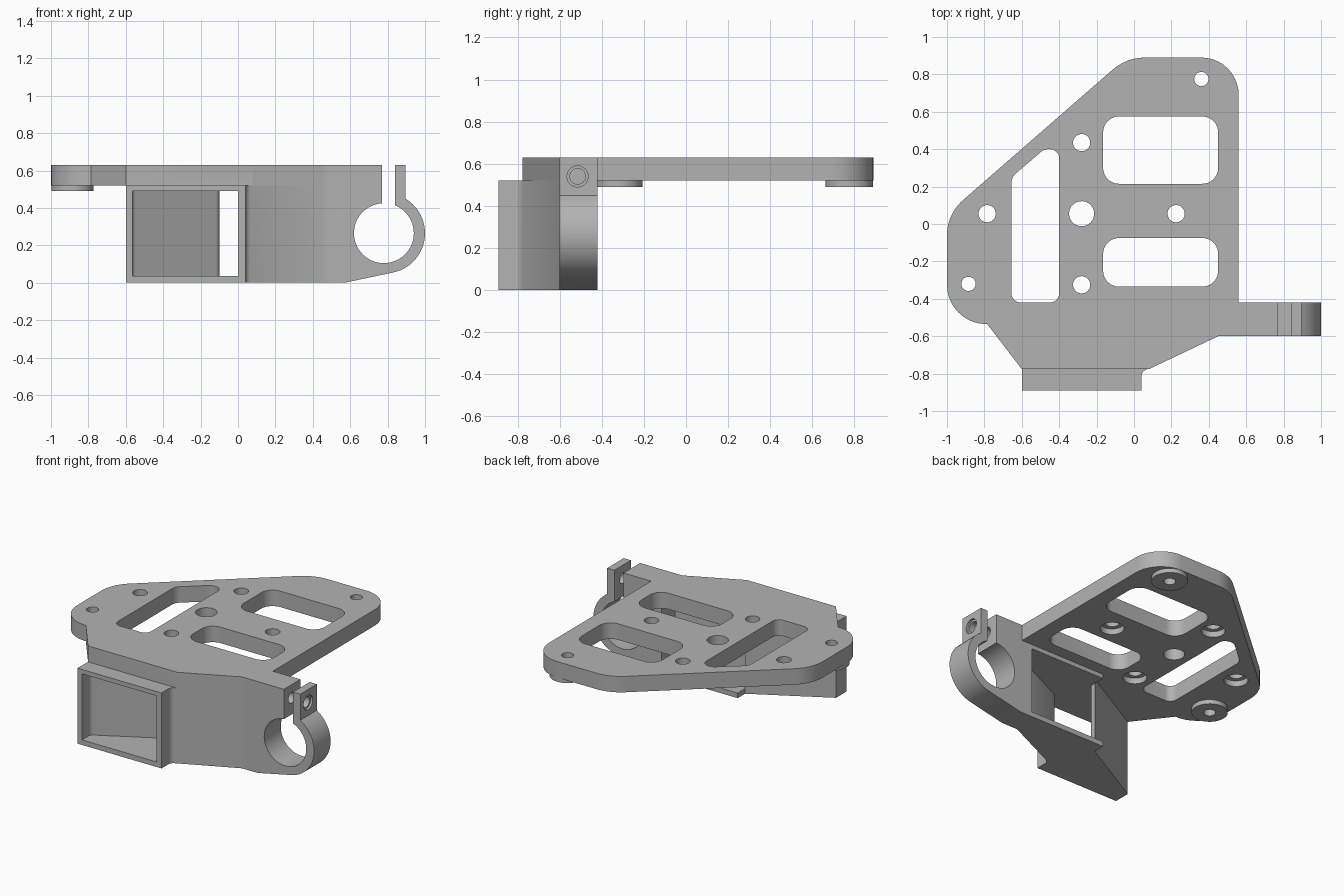
import bpy, bmesh
from math import pi, cos, sin, radians, tan
from mathutils import Vector, Matrix

if "Cube" in bpy.data.objects:
    bpy.data.objects.remove(bpy.data.objects["Cube"])

grey = bpy.data.materials.new("plain grey")
grey.use_nodes = True
COLOUR = (0.45, 0.45, 0.45, 1)
grey.diffuse_color = COLOUR
grey.node_tree.nodes["Principled BSDF"].inputs["Base Color"].default_value = COLOUR


def rounded(corners, steps=10):
    """Outline from (x, y, radius) corners, each rounded by an arc."""
    out = []
    for i, (x, y, r) in enumerate(corners):
        p = Vector((x, y))
        if r == 0:
            out.append(p)
            continue
        a = (Vector(corners[i - 1][:2]) - p).normalized()
        b = (Vector(corners[(i + 1) % len(corners)][:2]) - p).normalized()
        half = a.angle(b) / 2
        centre = p + (a + b).normalized() * (r / sin(half))
        start = p + a * (r / tan(half)) - centre
        turn = start.angle_signed(p + b * (r / tan(half)) - centre)
        for k in range(steps + 1):
            out.append(centre + Matrix.Rotation(-turn * k / steps, 2) @ start)
    return out


def prism(name, outline, lo, hi, axis="z"):
    """Extrude an outline along z, or an x-z outline along y."""
    bm = bmesh.new()
    place = (lambda p, d: (p[0], p[1], d)) if axis == "z" else (lambda p, d: (p[0], d, p[1]))
    face = bm.faces.new([bm.verts.new(place(p, lo)) for p in outline])
    new = bmesh.ops.extrude_face_region(bm, geom=[face])["geom"]
    shift = Vector((0, 0, hi - lo)) if axis == "z" else Vector((0, hi - lo, 0))
    bmesh.ops.translate(bm, verts=[v for v in new if isinstance(v, bmesh.types.BMVert)], vec=shift)
    bmesh.ops.recalc_face_normals(bm, faces=bm.faces)
    mesh = bpy.data.meshes.new(name)
    bm.to_mesh(mesh)
    bm.free()
    obj = bpy.data.objects.new(name, mesh)
    bpy.context.scene.collection.objects.link(obj)
    mesh.materials.append(grey)
    return obj


def circle(x, y, r, n=40):
    return [(x + r * cos(2 * pi * k / n), y + r * sin(2 * pi * k / n)) for k in range(n)]


def box(x0, x1, y0, y1, r=0):
    return rounded([(x0, y0, r), (x1, y0, r), (x1, y1, r), (x0, y1, r)])


def rod_x(name, r, x0, x1, y, z):
    obj = prism(name, circle(0, 0, r), 0, x1 - x0)
    obj.data.transform(Matrix.Translation((x0, y, z)) @ Matrix.Rotation(pi / 2, 4, "Y"))
    return obj


BOTTOM, TOP = 0.52, 0.63

# mounting plate
plate = prism("bracket", rounded([
    (-0.6, -0.776, 0), (0.08, -0.776, 0), (0.45, -0.6, 0), (0.56, -0.6, 0),
    (0.56, 0.89, 0.2), (-0.04, 0.89, 0.27), (-1, 0.053, 0.25),
    (-1, -0.535, 0.21), (-0.785, -0.535, 0)]), BOTTOM, TOP)

# angled housing with front collar
body = prism("housing", rounded([
    (-0.6, -0.89, 0), (0.04, -0.89, 0), (0.04, -0.79, 0.04), (0.45, -0.6, 0),
    (0.57, -0.6, 0), (0.57, -0.42, 0), (-0.1, -0.42, 0), (-0.1, -0.5, 0),
    (-0.6, -0.776, 0)]), 0, BOTTOM)

# clamp arm: sloped underside, round end and upright tab
ring = [(0.785 + 0.215 * cos(radians(a)), 0.265 + 0.215 * sin(radians(a)))
        for a in range(-80, 59, 6)]
arm = prism("clamp_arm", [(0.5, 0), (0.57, 0)] + ring + [(0.895, 0.45), (0.895, TOP), (0.5, TOP)],
            -0.6, -0.42, "y")

adds = [body, arm]
cuts = []

# corner bosses and their screw holes
for x, y in [(-0.885, -0.32), (0.36, 0.775)]:
    adds.append(prism("boss", circle(x, y, 0.113), 0.49, 0.55))
    cuts.append(prism("hole", circle(x, y, 0.038), 0.4, 0.7))

# counterbored holes and the centre hole
for x, y in [(-0.28, 0.435), (0.225, 0.055), (-0.28, -0.325), (-0.785, 0.055)]:
    cuts.append(prism("hole", circle(x, y, 0.046), 0.4, 0.7))
    cuts.append(prism("counterbore", circle(x, y, 0.075), 0.45, 0.56))
cuts.append(prism("hole", circle(-0.28, 0.055, 0.067), 0.4, 0.7))

# plate windows
cuts.append(prism("window", box(-0.165, 0.45, 0.215, 0.575, 0.085), 0.4, 0.7))
cuts.append(prism("window", box(-0.165, 0.45, -0.335, -0.075, 0.085), 0.4, 0.7))
cuts.append(prism("window", rounded([
    (-0.655, -0.42, 0.05), (-0.4, -0.42, 0.05), (-0.4, 0.4, 0.05),
    (-0.48, 0.4, 0.06), (-0.655, 0.25, 0.07)]), 0.4, 0.7))

# pocket through the housing, open at front and back
cuts.append(prism("pocket", rounded([
    (-0.565, -0.95, 0), (0, -0.95, 0), (0, -0.77, 0), (0.44, -0.565, 0),
    (0.48, -0.565, 0), (0.48, -0.38, 0), (-0.1, -0.38, 0), (-0.1, -0.545, 0.035),
    (-0.565, -0.8, 0.03)]), 0.035, 0.49))

# clamp bore, slot and cross screw
cuts.append(prism("bore", circle(0.78, 0.265, 0.16, 64), -0.7, -0.3, "y"))
cuts.append(prism("slot", box(0.77, 0.84, 0.3, 0.7), -0.7, -0.3, "y"))
cuts.append(rod_x("screw", 0.037, 0.44, 1.1, -0.515, 0.54))
cuts.append(rod_x("screw_head", 0.05, 0.88, 1.1, -0.515, 0.54))

for operation, tools in (("UNION", adds), ("DIFFERENCE", cuts)):
    for tool in tools:
        mod = plate.modifiers.new(tool.name, "BOOLEAN")
        mod.operation, mod.object, mod.solver = operation, tool, "EXACT"

# apply the cuts and remove the helpers
bpy.context.view_layer.update()
graph = bpy.context.evaluated_depsgraph_get()
result = bpy.data.meshes.new_from_object(plate.evaluated_get(graph))
plate.modifiers.clear()
plate.data = result
for tool in adds + cuts:
    bpy.data.objects.remove(tool)

bpy.ops.object.select_all(action="DESELECT")
plate.select_set(True)
bpy.context.view_layer.objects.active = plate
bpy.ops.object.shade_smooth_by_angle(angle=radians(30))
